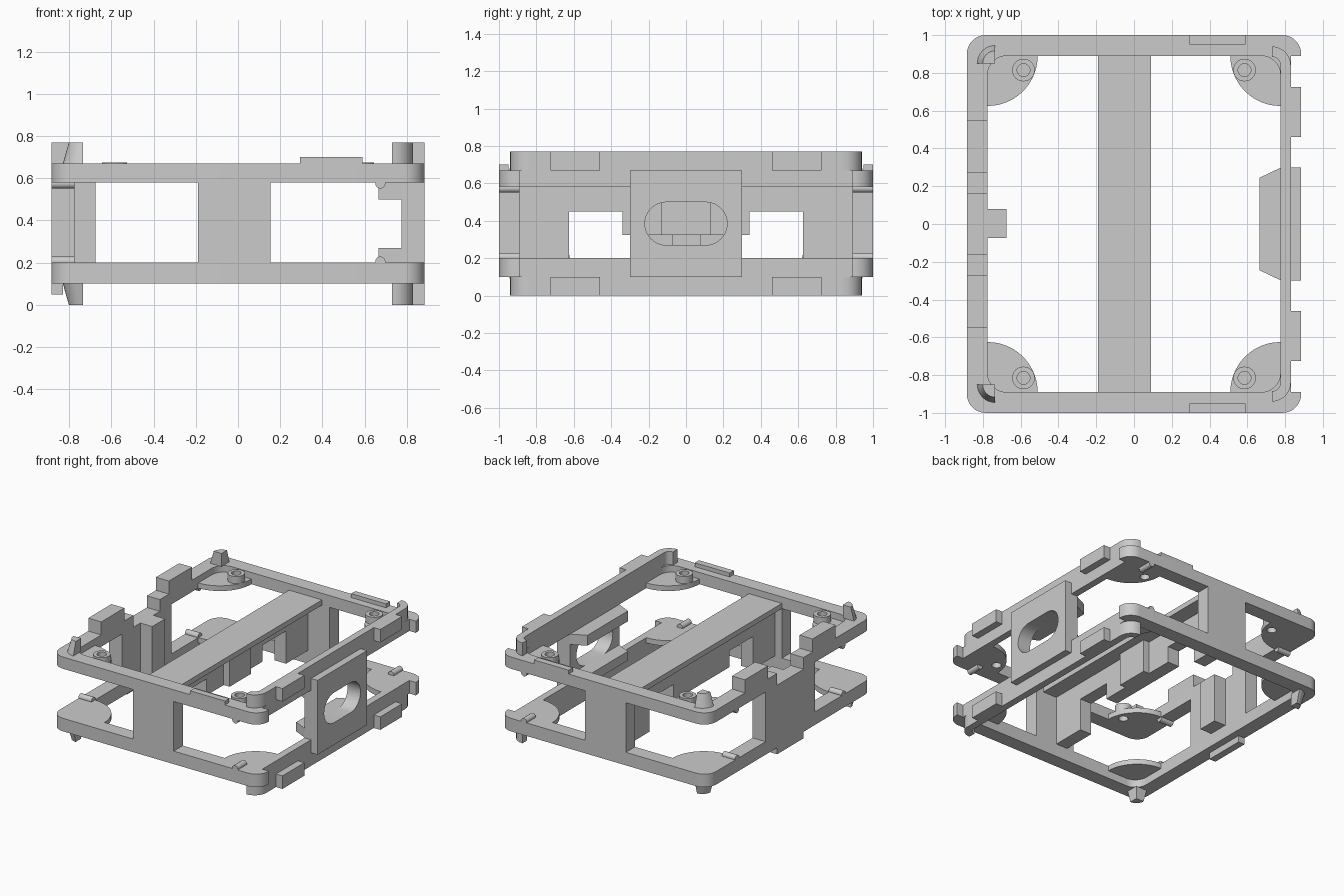
import bpy, math
from mathutils import Matrix

old = bpy.data.objects.get("Cube")
if old:
    bpy.data.objects.remove(old, do_unlink=True)

GREY = bpy.data.materials.new("plain grey")
GREY.use_nodes = True
GREY.diffuse_color = (0.6, 0.6, 0.6, 1)
GREY.node_tree.nodes["Principled BSDF"].inputs["Base Color"].default_value = (0.6, 0.6, 0.6, 1)


def arc(cx, cy, r, a0, a1, n=8):
    return [(cx + r * math.cos(math.radians(a0 + (a1 - a0) * i / n)),
             cy + r * math.sin(math.radians(a0 + (a1 - a0) * i / n))) for i in range(n + 1)]


def rounded(x0, x1, y0, y1, r):
    return (arc(x1 - r, y1 - r, r, 0, 90) + arc(x0 + r, y1 - r, r, 90, 180)
            + arc(x0 + r, y0 + r, r, 180, 270) + arc(x1 - r, y0 + r, r, 270, 360))


def plate(name, loops, z0, z1, matrix=None):
    """Extrude closed outlines (inner ones become holes) from z0 to z1."""
    cu = bpy.data.curves.new(name, 'CURVE')
    cu.dimensions, cu.fill_mode, cu.extrude = '2D', 'BOTH', abs(z1 - z0) / 2
    for pts in loops:
        sp = cu.splines.new('POLY')
        sp.points.add(len(pts) - 1)
        for p, (x, y) in zip(sp.points, pts):
            p.co = (x, y, 0, 1)
        sp.use_cyclic_u = True
    ob = bpy.data.objects.new(name, cu)
    bpy.context.collection.objects.link(ob)
    bpy.ops.object.select_all(action='DESELECT')
    ob.select_set(True)
    bpy.context.view_layer.objects.active = ob
    bpy.ops.object.convert(target='MESH')
    ob = bpy.context.view_layer.objects.active
    ob.data.transform(Matrix.Translation((0, 0, (z0 + z1) / 2)))
    if matrix:
        ob.data.transform(matrix)
    ob.data.materials.clear()
    ob.data.materials.append(GREY)
    bpy.ops.object.shade_smooth_by_angle(angle=math.radians(30))
    return ob


def box(name, x0, x1, y0, y1, z0, z1):
    bpy.ops.mesh.primitive_cube_add(size=1)
    ob = bpy.context.object
    ob.name = name
    ob.data.transform(Matrix.Translation(((x0 + x1) / 2, (y0 + y1) / 2, (z0 + z1) / 2))
                      @ Matrix.Diagonal((x1 - x0, y1 - y0, z1 - z0, 1)))
    ob.data.materials.append(GREY)
    return ob


def peg(name, location, rotation):
    bpy.ops.mesh.primitive_cylinder_add(vertices=16, radius=0.024, depth=0.11,
                                        location=location, rotation=rotation)
    ob = bpy.context.object
    ob.name = name
    ob.data.materials.append(GREY)
    bpy.ops.object.shade_smooth_by_angle()


def mirrored(pts, sx, sy):
    return [(x * sx, y * sy) for x, y in pts]


# Rings: rounded frames whose left rail is set back between the corners
inner = rounded(-0.775, 0.775, -0.89, 0.89, 0.1)
outer = (arc(0.785, 0.9, 0.1, 0, 90) + arc(-0.785, 0.9, 0.1, 90, 180)
         + arc(-0.785, -0.9, 0.1, 180, 270) + arc(0.785, -0.9, 0.1, 270, 360)
         + [(0.885, -0.89), (0.83, -0.89), (0.83, 0.89), (0.885, 0.89)])
plate("bottom_ring", [outer, inner], 0.1, 0.2)
top_ring = plate("top_ring", [outer, inner], 0.58, 0.67)

# Notch in the right rail of the top ring
cutter = box("notch_cutter", -1, -0.7, -0.16, 0.16, 0.53, 0.8)
cutter.hide_render = True
mod = top_ring.modifiers.new("notch", 'BOOLEAN')
mod.operation, mod.object, mod.solver = 'DIFFERENCE', cutter, 'EXACT'
bpy.context.view_layer.objects.active = top_ring
bpy.ops.object.modifier_apply(modifier="notch")
bpy.data.objects.remove(cutter, do_unlink=True)
top_ring.select_set(True)
bpy.ops.object.shade_smooth_by_angle(angle=math.radians(30))

# Raised left rails with curved ends and outer tabs
hook = arc(0.73, 0.84, 0.1, 0, 90) + arc(0.73, 0.84, 0.045, 90, 0)
for level, z0, z1, t0, t1 in (("top", 0.58, 0.77, 0.67, 0.77), ("bottom", 0, 0.2, 0, 0.1)):
    box(level + "_left_rail", 0.775, 0.83, -0.84, 0.84, z0, z1)
    for s, side in ((-1, "front"), (1, "back")):
        plate(f"{level}_{side}_rail_end", [mirrored(hook, 1, s)], t0, t1)
        y0, y1 = sorted((s * 0.46, s * 0.725))
        box(f"{level}_{side}_tab", 0.82, 0.885, y0, y1, t0, t1)

# Corner pads: the top ones carry screw bosses
pad = [(0.8, 0.91)] + arc(0.775, 0.89, 0.265, 180, 270, 14)
hole = arc(0.585, 0.815, 0.034, 0, 345, 23)
rim = arc(0.585, 0.815, 0.06, 0, 345, 23)
for sx in (-1, 1):
    for sy in (-1, 1):
        corner_hole = mirrored(hole, sx, sy)
        plate("top_corner_pad", [mirrored(pad, sx, sy), corner_hole], 0.58, 0.62)
        plate("top_screw_boss", [mirrored(rim, sx, sy), corner_hole], 0.62, 0.675)
        plate("bottom_corner_pad", [mirrored(pad, sx, sy)], 0.16, 0.2)

# Small pegs lying across the facing sides of the rings, and locating posts
for sy in (-1, 1):
    for level, z in (("top", 0.575), ("bottom", 0.205)):
        peg(level + "_left_peg", (0.675, sy * 0.945, z), (math.pi / 2, 0, 0))
        peg(level + "_right_peg", (-0.83, sy * 0.645, z), (0, math.pi / 2, 0))
    for level, z0, z1, tip in (("top", 0.67, 0.77, 0.77), ("bottom", 0, 0.1, 0)):
        wedge = [(-0.735, 0.85)] + arc(-0.735, 0.85, 0.095, 90, 180, 8)
        post = plate(level + "_locating_post", [mirrored(wedge, 1, sy)], z0, z1)
        for v in post.data.vertices:
            if abs(v.co.z - tip) < 0.01:
                v.co.x = -0.735 + (v.co.x + 0.735) * 0.7
                v.co.y = sy * 0.85 + (v.co.y - sy * 0.85) * 0.7

# Front and back webs and the small top plates
for s, side in ((-1, "front"), (1, "back")):
    y0, y1 = sorted((s * 0.89, s))
    box(side + "_web", -0.19, 0.155, y0, y1, 0.2, 0.58)
    y0, y1 = sorted((s * 0.95, s))
    box(side + "_top_plate", 0.295, 0.59, y0, y1, 0.67, 0.70)

# Thin cross bar with a stepped rib beneath it, drawn in the y-z plane
to_side = Matrix(((0, 0, 1, 0), (1, 0, 0, 0), (0, 1, 0, 0), (0, 0, 0, 1)))
box("cross_bar", -0.19, 0.09, -0.89, 0.89, 0.58, 0.62)
half = [(0.34, 0.325), (0.34, 0.45), (0.625, 0.45), (0.625, 0.2), (0.89, 0.2), (0.89, 0.58)]
plate("cross_bar_rib", [half + mirrored(half[::-1], -1, 1)], -0.13, -0.03, to_side)
box("rib_centre", -0.13, 0.02, -0.13, 0.13, 0.325, 0.58)

# Left panel with an oblong opening
slot = arc(0.105, 0.385, 0.115, -90, 90, 16) + arc(-0.105, 0.385, 0.115, 90, 270, 16)
panel = [(-0.3, 0.1), (0.3, 0.1), (0.3, 0.67), (-0.3, 0.67)]
plate("left_panel", [panel, slot], 0.775, 0.885, to_side)

# Flanges above and below the opening
flange = [(0.78, -0.3), (0.78, 0.3), (0.665, 0.245), (0.665, -0.245)]
plate("upper_flange", [flange], 0.5, 0.58)
plate("lower_flange", [flange], 0.2, 0.27)

# Right wall with inner post, raised blocks and lower tab
box("right_wall", -0.885, -0.775, -0.3, 0.3, 0.2, 0.58)
box("right_post", -0.775, -0.675, -0.075, 0.08, 0.2, 0.58)
box("right_lower_tab", -0.885, -0.83, -0.16, 0.16, 0.05, 0.1)
for s in (-1, 1):
    y0, y1 = sorted((s * 0.27, s * 0.55))
    box("right_raised_block", -0.885, -0.775, y0, y1, 0.67, 0.77)
